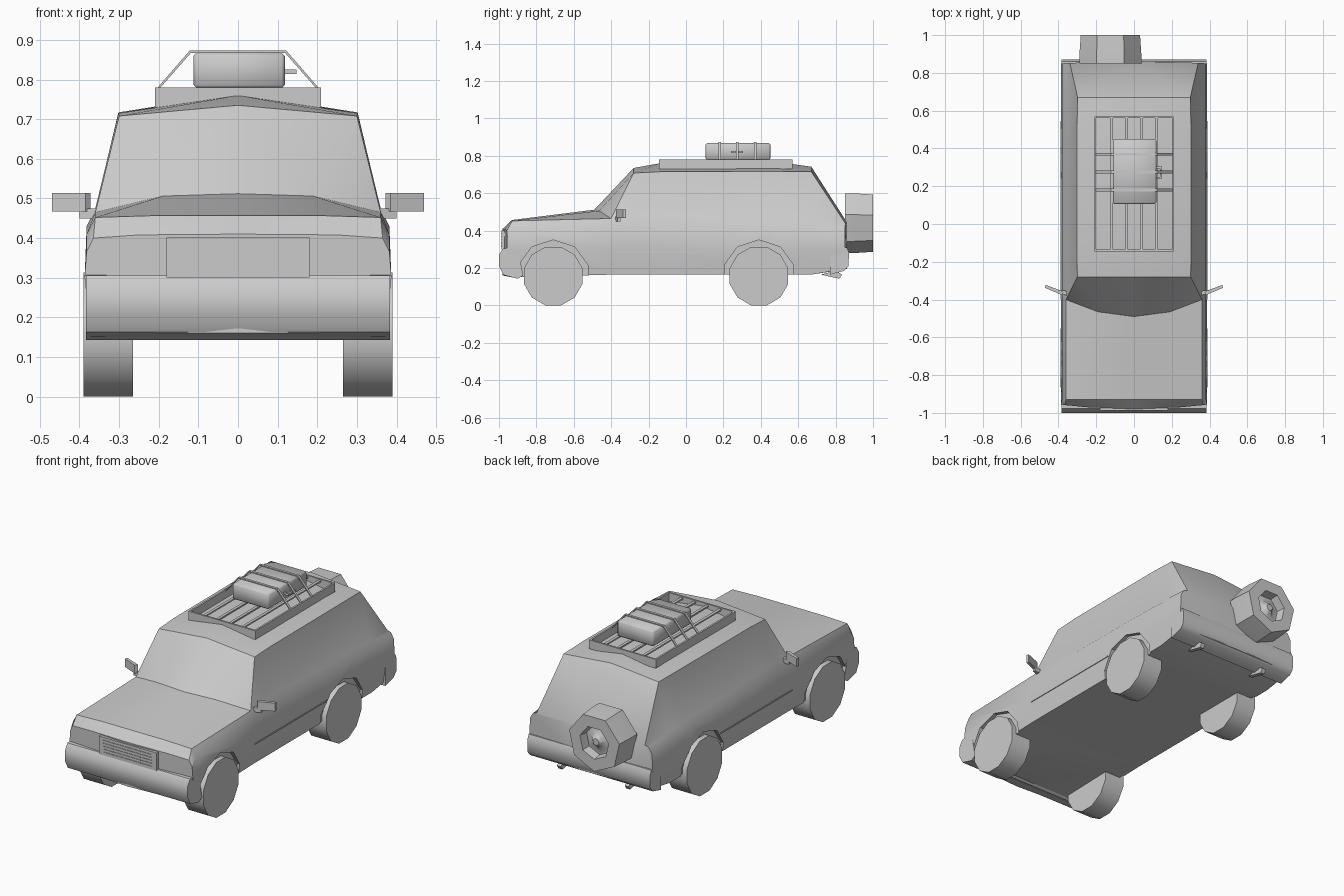
import bpy, bmesh, math
from mathutils import Matrix

if "Cube" in bpy.data.objects:
    bpy.data.objects.remove(bpy.data.objects["Cube"])


def finish(name, bm, angle=35):
    bmesh.ops.recalc_face_normals(bm, faces=bm.faces)
    me = bpy.data.meshes.new(name)
    bm.to_mesh(me)
    bm.free()
    ob = bpy.data.objects.new(name, me)
    bpy.context.collection.objects.link(ob)
    bpy.ops.object.select_all(action='DESELECT')
    ob.select_set(True)
    bpy.context.view_layer.objects.active = ob
    if angle:
        bpy.ops.object.shade_smooth_by_angle(angle=math.radians(angle))
    return ob


def prism(name, pts, axis, a, b, angle=0):
    """Extrude a 2D outline along an axis between a and b."""
    place = {'x': lambda p, t: (t, p[0], p[1]),
             'y': lambda p, t: (p[0], t, p[1]),
             'z': lambda p, t: (p[0], p[1], t)}[axis]
    bm = bmesh.new()
    r0 = [bm.verts.new(place(p, a)) for p in pts]
    r1 = [bm.verts.new(place(p, b)) for p in pts]
    n = len(pts)
    bm.faces.new(r0)
    bm.faces.new(r1)
    for i in range(n):
        bm.faces.new((r0[i], r0[(i + 1) % n], r1[(i + 1) % n], r1[i]))
    return finish(name, bm, angle)


def box(name, x0, x1, y0, y1, z0, z1):
    return prism(name, [(x0, y0), (x1, y0), (x1, y1), (x0, y1)], 'z', z0, z1)


def cylinder(name, r, sides, x0, x1, y, z):
    pts = [(y + r * math.cos((i + .5) * math.tau / sides),
            z + r * math.sin((i + .5) * math.tau / sides)) for i in range(sides)]
    return prism(name, pts, 'x', x0, x1, 35)


# Body shell: stations along y
# (y, sweep, floor z, belt z, shoulder x, shoulder z, upper edge x, upper edge z, centre z)
stations = [
    (-.98, .16, .16, .365, .365, .40, .25, .408, .41),
    (-.93, 0, .15, .41, .36, .452, .20, .457, .457),
    (-.49, .69, .165, .42, .36, .465, .19, .506, .512),
    (-.28, 0, .165, .43, .36, .475, .30, .708, .735),
    (-.14, 0, .165, .43, .36, .472, .302, .715, .76),
    (.50, 0, .165, .425, .36, .455, .302, .717, .765),
    (.67, 0, .165, .42, .36, .447, .298, .715, .742),
    (.862, -.08, .195, .40, .362, .432, .34, .438, .442),
]
bm = bmesh.new()
rows = []
for y, k, zb, zd, ex, ez, fx, fz, gz in stations:
    sec = [(0, zb), (.372, zb), (.387, .30), (.382, zd), (ex, ez), (fx, fz), (0, gz)]
    rows.append([bm.verts.new((x, y + k * x * x, z)) for x, z in sec])
for i in range(len(rows) - 1):
    a, b = rows[i], rows[i + 1]
    for j in range(6):
        if i == 2 and j == 4:      # windscreen pillar runs corner to corner
            bm.faces.new((a[4], b[4], b[5]))
            bm.faces.new((a[4], b[5], a[5]))
        else:
            bm.faces.new((a[j], b[j], b[j + 1], a[j + 1]))
bm.faces.new(rows[0])
bm.faces.new(rows[-1])
body = finish("body_shell", bm, 0)
body.modifiers.new("mirror", 'MIRROR')

# Shallow wheel arches cut into both sides
cutters = []
for y in (-.71, .39):
    for s in (-1, 1):
        c = cylinder("arch_cutter", .195, 10, s * .362, s * .5, y, .155)
        c.hide_render = True
        m = body.modifiers.new("arch", 'BOOLEAN')
        m.object = c
        m.operation = 'DIFFERENCE'
        cutters.append(c)
bpy.ops.object.select_all(action='DESELECT')
body.select_set(True)
bpy.context.view_layer.objects.active = body
for m in list(body.modifiers):
    bpy.ops.object.modifier_apply(modifier=m.name)
bpy.ops.object.shade_smooth_by_angle(angle=math.radians(35))
for c in cutters:
    bpy.data.objects.remove(c)

# Bumpers
prism("front_bumper", [(-.87, .16), (-.90, .143), (-.975, .163), (-1, .21), (-1, .27),
                       (-.978, .305), (-.90, .31)], 'x', -.384, .384, 40)
prism("rear_bumper", [(.77, .165), (.845, .185), (.868, .21), (.872, .28),
                      (.86, .31), (.77, .31)], 'x', -.384, .384, 40)

# Grille with slats
box("grille_panel", -.18, .18, -.987, -.95, .30, .402)
for i in range(5):
    z = .318 + i * .0165
    for x0, x1 in ((-.155, -.085), (-.085, .085), (.085, .155)):
        box("grille_slat", x0 + .002, x1 - .002, -.99, -.98, z - .002, z + .002)

# Wheels
for y in (-.71, .39):
    for s in (-1, 1):
        cylinder("wheel", .162, 12, s * .265, s * .39, y, .157)

# Paired side parts: door mouldings, mirrors, exhausts
for s in (-1, 1):
    box("door_moulding", s * .37, s * .389, -.40, .24, .281, .288)
    prism("mirror_head", [(s * .372, -.363), (s * .385, -.375), (s * .47, -.338), (s * .468, -.322),
                          (s * .39, -.352)], 'z', .467, .514)
    prism("mirror_arm", [(s * .35, -.38), (s * .40, -.365), (s * .40, -.35),
                         (s * .35, -.355)], 'z', .45, .475)
    prism("exhaust_pipe", [(.72, .165), (.82, .143), (.835, .165), (.80, .185)],
          'x', s * .20, s * .225)

# Spare wheel: seven-sided lathe on the tailgate
bm = bmesh.new()
prev = None
for r, y in ((.168, .85), (.168, .90), (.161, 1.0), (.092, 1.0), (.085, .95), (.05, .955), (.02, .985)):
    ring = [bm.verts.new((-.125 + r * math.sin(i * math.tau / 7), y,
                          .448 - r * math.cos(i * math.tau / 7))) for i in range(7)]
    if prev:
        for i in range(7):
            bm.faces.new((prev[i], prev[(i + 1) % 7], ring[(i + 1) % 7], ring[i]))
    else:
        bm.faces.new(ring)
    prev = ring
bm.faces.new(prev)
finish("spare_wheel", bm, 40)

# Roof rack: side rails, end rails and slats
for s in (-1, 1):
    box("rack_side_rail", s * .20, s * .21, -.145, .57, .73, .78)
for y in (-.145, .56):
    box("rack_end_rail", -.20, .20, y, y + .01, .73, .78)
for x in (-.12, -.04, .04, .12):
    box("rack_slat", x - .008, x + .008, -.14, .565, .766, .774)

# Luggage case with handle and straps
bm = bmesh.new()
bmesh.ops.create_cube(bm, size=1, matrix=Matrix.Translation((.003, .278, .823))
                      @ Matrix.Diagonal((.23, .345, .09, 1)))
bmesh.ops.bevel(bm, geom=bm.edges[:], offset=.008, segments=1, affect='EDGES')
finish("luggage_case", bm, 60)
prism("luggage_handle", [(.115, .24), (.148, .24), (.148, .305), (.115, .305), (.115, .295),
                         (.138, .295), (.138, .25), (.115, .25)], 'z', .814, .826)
for y in (.18, .275, .37):
    prism("luggage_strap", [(-.207, .775), (-.122, .873), (.122, .873), (.207, .775), (.20, .775),
                            (.119, .867), (-.119, .867), (-.20, .775)], 'y', y - .007, y + .007)
